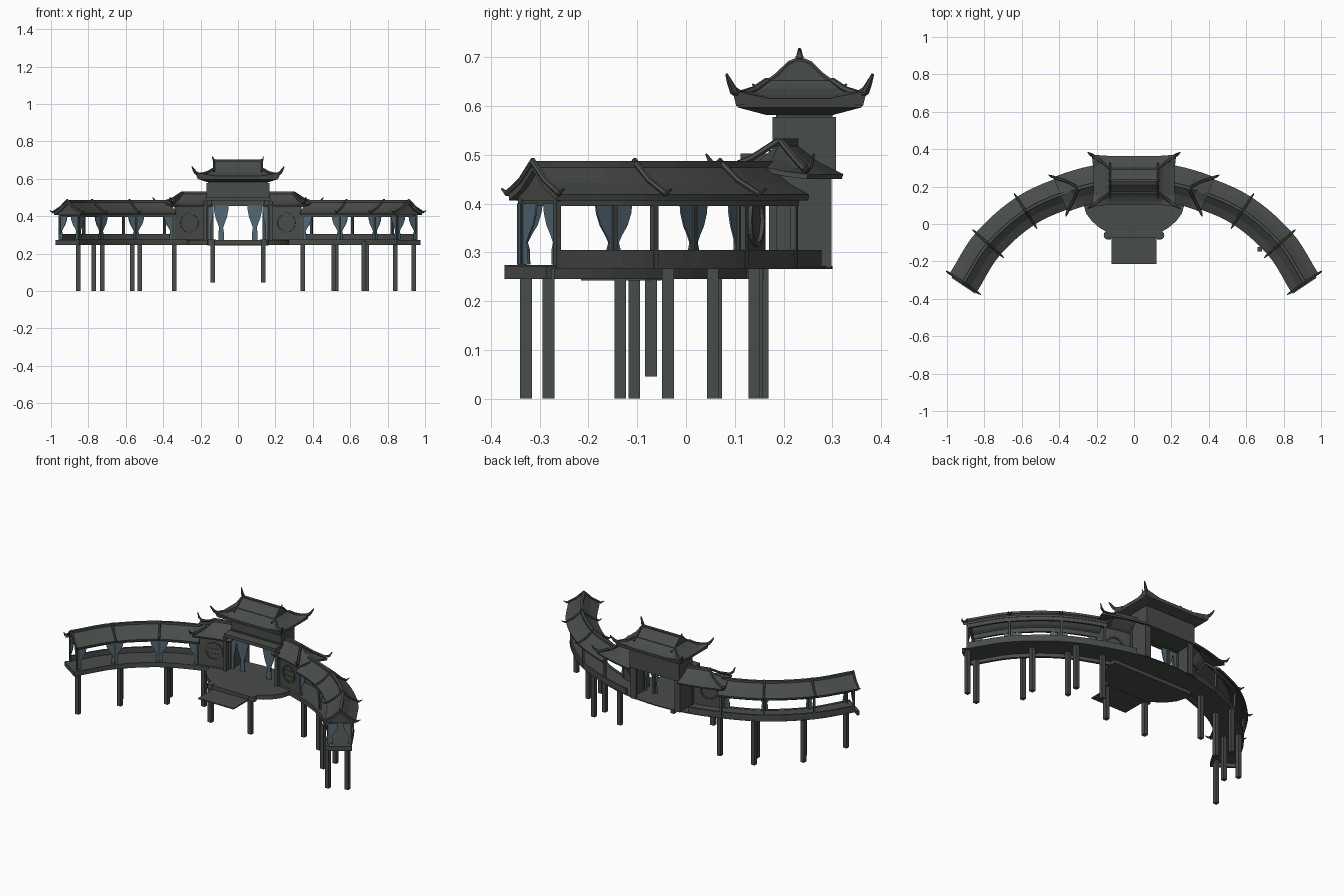
import bpy, bmesh, math
from mathutils import Vector

if "Cube" in bpy.data.objects:
    bpy.data.objects.remove(bpy.data.objects["Cube"])


def material(name, col):
    m = bpy.data.materials.new(name)
    m.diffuse_color = (*col, 1)
    m.use_nodes = True
    m.node_tree.nodes["Principled BSDF"].inputs["Base Color"].default_value = m.diffuse_color
    return m


STONE = material("dark grey green", (0.066, 0.074, 0.066))
CLOTH = material("dusty blue cloth", (0.085, 0.14, 0.18))


def mesh(name, verts, faces, mat=STONE):
    me = bpy.data.meshes.new(name)
    me.from_pydata([tuple(v) for v in verts], [], faces)
    bm = bmesh.new()
    bm.from_mesh(me)
    bmesh.ops.recalc_face_normals(bm, faces=bm.faces)
    bm.to_mesh(me)
    bm.free()
    me.materials.append(mat)
    ob = bpy.data.objects.new(name, me)
    bpy.context.collection.objects.link(ob)
    return ob


def loft(name, rings, mat=STONE):
    """Skin closed rings of equal length and cap both ends."""
    n = len(rings[0])
    faces = [(i * n + j, i * n + (j + 1) % n, (i + 1) * n + (j + 1) % n, (i + 1) * n + j)
             for i in range(len(rings) - 1) for j in range(n)]
    faces += [tuple(range(n)), tuple(range((len(rings) - 1) * n, len(rings) * n))]
    return mesh(name, [v for r in rings for v in r], faces, mat)


def rect(hx, hy, z, cx=0, cy=0):
    return [(cx - hx, cy - hy, z), (cx + hx, cy - hy, z), (cx + hx, cy + hy, z), (cx - hx, cy + hy, z)]


def box(name, x0, x1, y0, y1, z0, z1, mat=STONE):
    args = ((x1 - x0) / 2, (y1 - y0) / 2)
    c = ((x0 + x1) / 2, (y0 + y1) / 2)
    return loft(name, [rect(*args, z0, *c), rect(*args, z1, *c)], mat)


def tube(name, pts, radii, sides=6):
    pts = [Vector(p) for p in pts]
    rings = []
    for i, p in enumerate(pts):
        d = (pts[min(i + 1, len(pts) - 1)] - pts[max(i - 1, 0)]).normalized()
        up = Vector((0, 0, 1)) if abs(d.z) < 0.95 else Vector((1, 0, 0))
        a = d.cross(up).normalized()
        b = a.cross(d)
        rings.append([p + radii[i] * (a * math.cos(t) + b * math.sin(t))
                      for t in [2 * math.pi * k / sides for k in range(sides)]])
    return loft(name, rings)


# curved plan of the gallery: station x, y and outward angle
NODES = [(0, .235, 0), (.2, .215, 11), (.36, .17, 20), (.58, .07, 33), (.78, -.105, 48), (.92, -.325, 56)]


def at(s, off, z, side, along=0):
    i = min(int(s), 4)
    t = s - i
    a, b = NODES[i], NODES[i + 1]
    p, q = Vector(a[:2]), Vector(b[:2])
    L = (q - p).length
    tan = lambda n: Vector((math.cos(math.radians(n[2])), -math.sin(math.radians(n[2])))) * L
    c = (p * (2*t**3 - 3*t*t + 1) + tan(a) * (t**3 - 2*t*t + t)
         + q * (3*t*t - 2*t**3) + tan(b) * (t**3 - t*t))
    g = math.radians(a[2] + (b[2] - a[2]) * t)
    c += Vector((math.sin(g), math.cos(g))) * off + Vector((math.cos(g), -math.sin(g))) * along
    return Vector((c.x * side, c.y, z))


def sweep(name, prof, s0, s1, side, mat=STONE):
    n = max(2, round((s1 - s0) * 5))
    return loft(name, [[at(s0 + (s1 - s0) * k / n, o, z, side) for o, z in prof] for k in range(n + 1)], mat)


def bar(o0, o1, z0, z1):
    return [(o0, z0), (o1, z0), (o1, z1), (o0, z1)]


def roof_profile(w, z0, z1, th):
    m = z0 + (z1 - z0) * .38
    top = [(-w, z0), (-w * .5, m), (0, z1), (w * .5, m), (w, z0)]
    return top + [(o * .97, z - th) for o, z in reversed(top)]


def rib(name, s, w, z0, z1, side):
    m = z0 + (z1 - z0) * .38 + .006
    half = [(w * 1.28, z0 + .012), (w * 1.08, z0 + .002), (w * .5, m), (0, z1 + .006)]
    pts = half + [(-o, z) for o, z in reversed(half[:-1])]
    tube(name, [at(s, o, z, side) for o, z in pts], [.002, .006, .006, .008, .006, .006, .002])


def curtain(name, frame, halves, mat=CLOTH):
    """Tied drape: frame(u, z, depth) gives a point; halves lists (z, left, right)."""
    loft(name, [[frame(l, z, -.002), frame(r, z, -.002), frame(r, z, .002), frame(l, z, .002)]
                for z, l, r in halves], mat)


DRAPE = [(.4, .05), (.38, .047), (.355, .037), (.335, .022), (.32, .013), (.305, .018), (.275, .019)]

for side in (-1, 1):
    tag = "right_" if side > 0 else "left_"
    # gallery floor, inner fascia, end fascia, outer parapet
    sweep(tag + "floor", bar(-.08, .065, .266, .272), 0, 5, side)
    sweep(tag + "inner_fascia", bar(-.085, -.07, .245, .274), 1, 5, side)
    sweep(tag + "end_fascia", bar(-.08, .067, .245, .272), 4.95, 5, side)
    sweep(tag + "parapet", bar(.054, .064, .266, .305), 1, 4.9, side)
    # gallery roof, ridge, beams and gable ribs
    sweep(tag + "gallery_roof", roof_profile(.088, .418, .48, .012), 2, 4.95, side)
    sweep(tag + "gallery_ridge", bar(-.008, .008, .474, .487), 2, 4.95, side)
    for o in (-.065, .06):
        sweep(tag + "beam", bar(o - .006, o + .006, .395, .424), 2, 4.9, side)
    for s in (3, 4, 4.95):
        rib(tag + "gable_rib", s, .088, .418, .48, side)
    loft(tag + "gable_board", [[at(s, o, z, side) for o, z in ((-.075, .405), (.075, .405), (0, .47))]
                               for s in (4.88, 4.9)])
    # posts and tied curtains along the inner edge
    for s in (2.05, 3, 4, 4.88):
        for o in (-.065, .06):
            loft(tag + "post", [[at(s, o + a, z, side, b) for a, b in
                 ((-.006, -.006), (.006, -.006), (.006, .006), (-.006, .006))] for z in (.268, .41)])
        lim = .012 if s > 4.5 else 1
        curtain(tag + "gallery_curtain", lambda u, z, d: at(s, -.065 + d, z, side, u),
                [(z, -w, min(w, lim)) for z, w in DRAPE])
    # curtains on the end opening
    for e in (-1, 1):
        curtain(tag + "end_curtain", lambda u, z, d: at(4.88, u, z, side, d),
                [(z, e * .06, e * (.06 - w * .95)) for z, w in DRAPE])
    # wing between hall and gallery: front wall and hipped roof
    sweep(tag + "wing_wall", bar(-.068, -.058, .27, .465), .85, 2.0, side)
    loft(tag + "wing_roof", [[at(s, o, z, side) for o, z in roof_profile(w, .46, top, .01)]
         for s, w, top in ((.75, .1, .525), (1, .1, .525), (1.3, .1, .525), (1.6, .1, .522),
                           (1.85, .1, .495), (2.15, .1, .475))])
    sweep(tag + "wing_ridge", bar(-.009, .009, .518, .533), .75, 1.62, side)
    for e in (-1, 1):
        tube(tag + "wing_hip", [at(s, e * o, z, side) for s, o, z in
             ((1.6, .004, .527), (1.85, .048, .492), (2.1, .09, .469), (2.18, .108, .478), (2.22, .12, .502))],
             [.007, .007, .008, .007, .002])
    # round window ring and lattice
    rings = []
    for k in range(24):
        t = 2 * math.pi * k / 24
        rings.append([at(1.45, -.063 + d, .365 + r * math.sin(t), side, r * math.cos(t))
                      for r, d in ((.044, -.012), (.054, -.012), (.054, .012), (.044, .012))])
    loft(tag + "round_window_ring", rings + [rings[0]])
    for k in (-1, 1):
        loft(tag + "window_bar", [[at(1.45, -.071 + d, .365 + k * .015 + h, side, u)
             for d, h in ((0, -.003), (.004, -.003), (.004, .003), (0, .003))] for u in (-.042, .042)])
    # hall side walls, back panels, columns and pillars
    X = lambda a, b: sorted((side * a, side * b))
    box(tag + "hall_side_wall", *X(.157, .168), .18, .298, .268, .48)
    box(tag + "hall_back_panel", *X(.13, .168), .29, .298, .268, .48)
    box(tag + "hall_column", *X(.155, .172), .17, .187, .268, .5)
    box(tag + "porch_pillar", *X(.165, .185), .12, .145, .268, .48)
    box(tag + "inner_column", *X(.086, .096), .175, .185, .268, .47)
    # hall door curtains
    for c, w in ((.09, .8), (.155, .5)):
        curtain(tag + "door_curtain", lambda u, z, d: Vector((side * (c + u), .172 + d, z)),
                [(.27 + (z - .275) * 1.5, -h * w, h * w if c < .1 else .004) for z, h in DRAPE])
    # scroll at platform edge
    tube(tag + "platform_scroll", [(side * .14, -.06, .243), (side * .14, -.06, .275)], [.022, .022], 12)
    # platform support
    box(tag + "platform_leg", *X(.123, .148), -.084, -.059, .045, .25)

# front platform with waisted outline and entry landing
half = [(.27, .16), (.272, .11), (.255, .055), (.225, .015), (.185, -.02), (.15, -.04), (.125, -.075)]
outline = half + [(-x, y) for x, y in reversed(half)]
loft("front_platform", [[(x, y, z) for x, y in outline] for z in (.245, .272)])
box("entry_landing", -.12, .12, -.215, -.05, .242, .249)

# stilts
for x, y in [(.94, -.282), (.84, -.328), (.688, -.037), (.672, -.135), (.525, .14), (.512, .055),
             (.345, .145), (-.855, -.328), (-.77, -.037), (-.725, -.106), (-.565, .148),
             (-.525, .062), (-.34, .157)]:
    box("stilt", x - .012, x + .012, y - .012, y + .012, 0, .268)

# central hall upper storey, lintel and porch canopy
box("hall_upper_storey", -.16, .16, .185, .3, .465, .585)
box("hall_upper_band", -.168, .168, .177, .308, .46, .577)
box("hall_lintel", -.165, .165, .17, .19, .455, .51)
box("porch_canopy", -.175, .175, .112, .19, .483, .503)

# main hip-and-gable roof
CY = .233
loft("main_roof_skirt", [rect(hx, hy, z, 0, CY) for hx, hy, z in
     ((.165, .07, .582), (.212, .127, .597), (.217, .13, .615), (.19, .11, .622),
      (.155, .085, .636), (.132, .066, .652))])
gable = [(-.075, .638), (-.045, .664), (-.022, .688), (0, .698), (.022, .688), (.045, .664), (.075, .638)]
loft("main_roof_gable", [[(x, CY + o, z) for o, z in gable] for x in (-.128, .128)])
box("main_ridge", -.132, .132, CY - .008, CY + .008, .69, .702)
for sx in (-1, 1):
    tube("ridge_finial", [(sx * .118, CY, .696), (sx * .132, CY, .702), (sx * .136, CY, .718)],
         [.008, .007, .003])
    for sy in (-1, 1):
        # gable edge rib and upturned corner
        tube("gable_edge_rib", [(sx * .128, CY + sy * o, z + .003) for o, z in
             ((0, .694), (.022, .685), (.045, .662), (.075, .64), (.09, .636), (.097, .642))],
             [.005, .005, .005, .005, .005, .002])
        tube("upturned_corner", [(sx * x, CY + sy * y, z) for x, y, z in
             ((.132, .066, .653), (.165, .093, .634), (.205, .122, .622), (.226, .136, .632),
              (.238, .144, .65), (.246, .15, .665))], [.006, .007, .01, .009, .006, .003])
        # lifted eave corner
        mesh("eave_lift", [(sx * x, CY + sy * y, z) for x, y, z in
             ((.217, .06, .615), (.12, .13, .615), (.226, .138, .632), (.17, .095, .63), (.217, .13, .6))],
             [(0, 2, 3), (2, 1, 3), (0, 4, 2), (4, 1, 2), (0, 3, 1), (0, 1, 4)])
